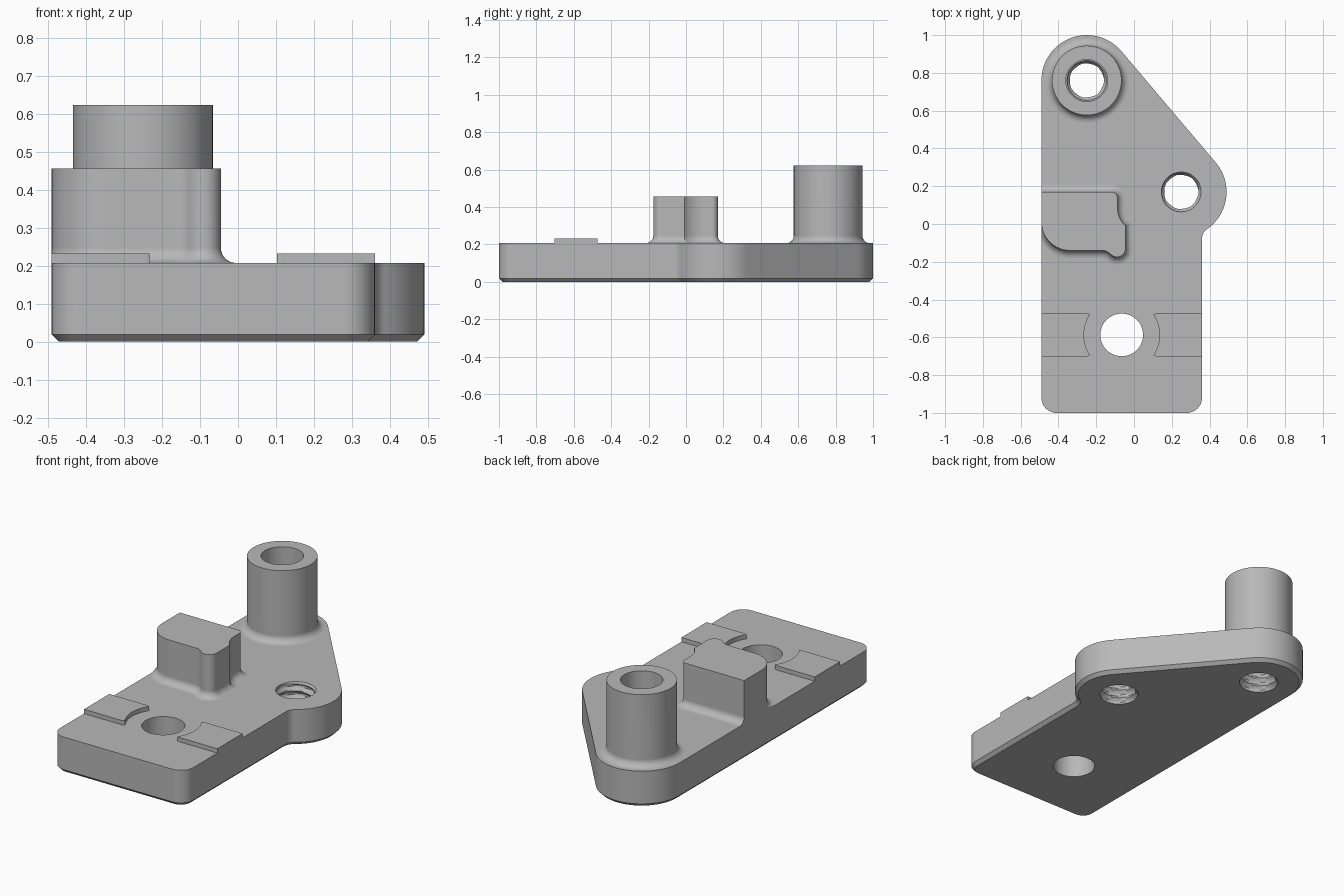
import bpy, bmesh
from math import sin, cos, pi, radians
from mathutils import Vector

if "Cube" in bpy.data.objects:
    bpy.data.objects.remove(bpy.data.objects["Cube"])

grey = bpy.data.materials.new("machined grey")
grey.use_nodes = True
grey.diffuse_color = (0.48, 0.48, 0.48, 1)
grey.node_tree.nodes["Principled BSDF"].inputs["Base Color"].default_value = grey.diffuse_color

LEFT, RIGHT, TOP = -0.49, 0.36, 0.207
BOSS, LOBE, PLAIN = (-0.25, 0.76), (0.25, 0.17), (-0.065, -0.587)
FILLET = 0.04


def arc(centre, r, a0, a1, n=12):
    """Points along an arc, angles in degrees."""
    angles = [radians(a0 + (a1 - a0) * i / n) for i in range(n + 1)]
    return [Vector((centre[0] + r * cos(a), centre[1] + r * sin(a))) for a in angles]


def circle(centre, r, n=64):
    return arc(centre, r, 0, 360, n)[:-1]


def offset(points, d, closed=True):
    """Move a counter-clockwise outline outwards by d."""
    n, out = len(points), []
    for i, p in enumerate(points):
        before = points[i - 1] if closed or i else p
        after = points[(i + 1) % n] if closed or i < n - 1 else p
        t1, t2 = p - before, after - p
        t = (t1.normalized() + t2.normalized()).normalized()
        out.append(p + Vector((t.y, -t.x)) * d)
    return out


def loft(name, layers, tube=False):
    """Skin a stack of (outline, height) layers; a tube joins last to first."""
    bm = bmesh.new()
    rings = []
    for outline, z in layers:
        zs = z if isinstance(z, list) else [z] * len(outline)
        rings.append([bm.verts.new((p[0], p[1], h)) for p, h in zip(outline, zs)])
    pairs = list(zip(rings, rings[1:]))
    if tube:
        pairs.append((rings[-1], rings[0]))
    else:
        bm.faces.new(rings[0][::-1])
        bm.faces.new(rings[-1])
    n = len(rings[0])
    for a, b in pairs:
        for i in range(n):
            j = (i + 1) % n
            bm.faces.new((a[i], a[j], b[j], b[i]))
    bmesh.ops.remove_doubles(bm, verts=bm.verts, dist=0.00005)
    bmesh.ops.recalc_face_normals(bm, faces=bm.faces)
    mesh = bpy.data.meshes.new(name)
    bm.to_mesh(mesh)
    bm.free()
    obj = bpy.data.objects.new(name, mesh)
    bpy.context.collection.objects.link(obj)
    mesh.materials.append(grey)
    return obj


def activate(obj):
    bpy.ops.object.select_all(action="DESELECT")
    obj.select_set(True)
    bpy.context.view_layer.objects.active = obj


def finish(obj):
    activate(obj)
    bpy.ops.object.shade_smooth_by_angle(angle=radians(28))
    weighted = obj.modifiers.new("even shading", "WEIGHTED_NORMAL")
    weighted.keep_sharp = True


def cut(obj, cutter):
    activate(obj)
    mod = obj.modifiers.new("hole", "BOOLEAN")
    mod.operation, mod.solver, mod.object = "DIFFERENCE", "EXACT", cutter
    bpy.ops.object.modifier_apply(modifier=mod.name)
    bpy.data.objects.remove(cutter)


def thread_cutter(centre, crest=0.089, depth=0.016, pitch=0.048, n=48):
    """Column whose surface carries a helical groove and end countersinks."""
    layers = []
    z = -0.031
    while z < TOP + 0.03:
        ring = []
        for i in range(n):
            phase = (z / pitch - i / n) % 1
            r = crest + depth * min(1, 1.3 * (1 - abs(2 * phase - 1)))
            sink = 0.108 - min(abs(z), abs(z - TOP))
            a = 2 * pi * i / n
            r = max(r, sink)
            ring.append((centre[0] + r * cos(a), centre[1] + r * sin(a)))
        layers.append((ring, z))
        z += pitch / 7
    return loft("thread_cutter", layers)


# Base plate: two rounded lobes, an inner fillet and a chamfered underside
R, INNER, CORNER = 0.24, 0.06, 0.08
reach = R + INNER
dx = RIGHT + INNER - LOBE[0]
dy = (reach ** 2 - dx ** 2) ** 0.5
notch = (RIGHT + INNER, LOBE[1] - dy)
turn = Vector((dx, -dy)).angle_signed(Vector((1, 0))) * 180 / pi
turn = -abs(turn)
outline = (arc((LEFT + CORNER, -1 + CORNER), CORNER, 180, 270)
           + arc((RIGHT - CORNER, -1 + CORNER), CORNER, 270, 360)
           + arc(notch, INNER, 180, 180 + turn)
           + arc(LOBE, R, turn, 40, 24)[1:]
           + arc(BOSS, R, 40, 180, 32))
plate = loft("base_plate", [(offset(outline, -0.019), 0), (outline, 0.019), (outline, TOP)])
cut(plate, loft("plain_cutter", [(circle(PLAIN, 0.113), -0.1), (circle(PLAIN, 0.113), 0.4)]))
for spot in (BOSS, LOBE):
    cut(plate, thread_cutter(spot))
finish(plate)

# Shared fillet steps: (outward offset, height)
steps = [(FILLET * (1 - sin(t)), TOP + FILLET * (1 - cos(t)))
         for t in [pi / 2 * k / 8 for k in range(9)]]

# Hollow boss with a filleted foot
profile = [(0.111, TOP)] + [(0.184 + d, z) for d, z in steps] + [(0.184, 0.622), (0.111, 0.622)]
finish(loft("hollow_boss", [(circle(BOSS, r), z) for r, z in profile], tube=True))

# Stop block, flush with the plate's side, filleted on its other sides
block = (arc((LEFT + 0.15, 0.01), 0.15, 180, 270, 16)
         + arc((-0.17, -0.20), 0.06, 90, 41, 8)
         + arc((-0.09, -0.13), 0.045, 221, 360, 14)[1:]
         + arc((0.05, 0.09), 0.138, 226, 180, 10)
         + arc((-0.118, 0.14), 0.03, 0, 90, 8)
         + [Vector((LEFT, 0.17))])


def grown(d):
    return [Vector((max(p.x, LEFT), p.y)) for p in offset(block, d, closed=False)]


finish(loft("stop_block", [(grown(d), z) for d, z in steps] + [(block, 0.456)]))

# Pair of thin pads with arcs cleared around the plain hole
HALF = 0.115
pad = ([Vector((LEFT, PLAIN[1] + HALF)), Vector((LEFT, PLAIN[1] - HALF)),
        Vector((-0.248, PLAIN[1] - HALF))]
       + arc(PLAIN, 0.2, 213, 147, 16)
       + [Vector((-0.248, PLAIN[1] + HALF))])
mirrored = [Vector((2 * PLAIN[0] - p.x, p.y)) for p in pad]
for name, shape in (("right_pad", pad), ("left_pad", mirrored)):
    finish(loft(name, [(shape, TOP), (shape, 0.232)]))
